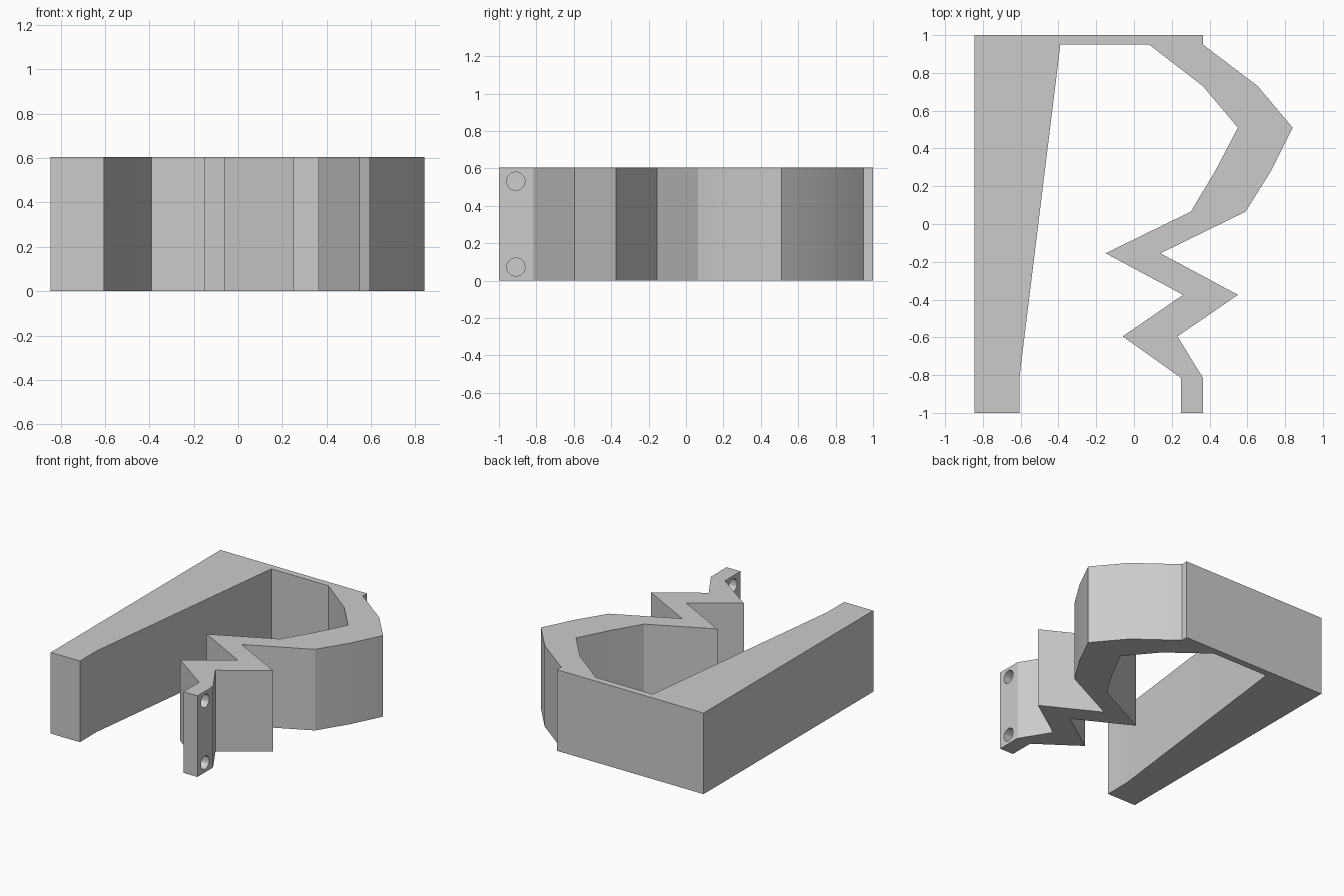
import bpy
import bmesh
import math
from mathutils import Matrix

cube = bpy.data.objects.get("Cube")
if cube:
    bpy.data.objects.remove(cube, do_unlink=True)

HEIGHT = 0.605

grey = bpy.data.materials.new("plain grey")
grey.use_nodes = True
colour = (0.6, 0.6, 0.6, 1)
grey.diffuse_color = colour
grey.node_tree.nodes["Principled BSDF"].inputs["Base Color"].default_value = colour


def add_object(name, bm):
    bmesh.ops.recalc_face_normals(bm, faces=bm.faces)
    mesh = bpy.data.meshes.new(name)
    bm.to_mesh(mesh)
    bm.free()
    mesh.materials.append(grey)
    obj = bpy.data.objects.new(name, mesh)
    bpy.context.collection.objects.link(obj)
    return obj


# Outline: tapered straight arm, then the inner edge of the folded spring arm
inner = [(-0.845, 1), (-0.845, -1), (-0.605, -1), (-0.605, -0.8), (-0.39, 0.95),
         (0.08, 0.95), (0.365, 0.73), (0.55, 0.51), (0.43, 0.28), (0.3, 0.065),
         (-0.15, -0.155), (0.26, -0.375), (-0.06, -0.595), (0.25, -0.815), (0.25, -1)]
# Outer edge of the spring arm, from the tab back to the bridge
outer = [(0.365, -1), (0.365, -0.815), (0.23, -0.595), (0.55, -0.375), (0.14, -0.155),
         (0.59, 0.065), (0.725, 0.28), (0.84, 0.51), (0.655, 0.73), (0.365, 0.95), (0.365, 1)]

bm = bmesh.new()
face = bm.faces.new([bm.verts.new((x, y, 0)) for x, y in inner + outer])
solid = bmesh.ops.extrude_face_region(bm, geom=[face], use_keep_orig=True)
top = [v for v in solid["geom"] if isinstance(v, bmesh.types.BMVert)]
bmesh.ops.translate(bm, verts=top, vec=(0, 0, HEIGHT))
clip = add_object("spring_clip", bm)

# Two screw holes through the end tab
bm = bmesh.new()
for z in (0.073, HEIGHT - 0.073):
    place = Matrix.Translation((0.31, -0.91, z)) @ Matrix.Rotation(math.pi / 2, 4, "Y")
    bmesh.ops.create_cone(bm, cap_ends=True, segments=12, radius1=0.05, radius2=0.05,
                          depth=0.3, matrix=place)
cutter = add_object("hole_cutter", bm)
cutter.hide_render = True

cut = clip.modifiers.new("screw holes", "BOOLEAN")
cut.operation = "DIFFERENCE"
cut.solver = "EXACT"
cut.object = cutter

# Apply the holes, then remove the cutter
bpy.ops.object.select_all(action="DESELECT")
clip.select_set(True)
bpy.context.view_layer.objects.active = clip
bpy.ops.object.modifier_apply(modifier=cut.name)
bpy.data.objects.remove(cutter, do_unlink=True)
bpy.ops.object.shade_smooth_by_angle(angle=math.radians(30))
